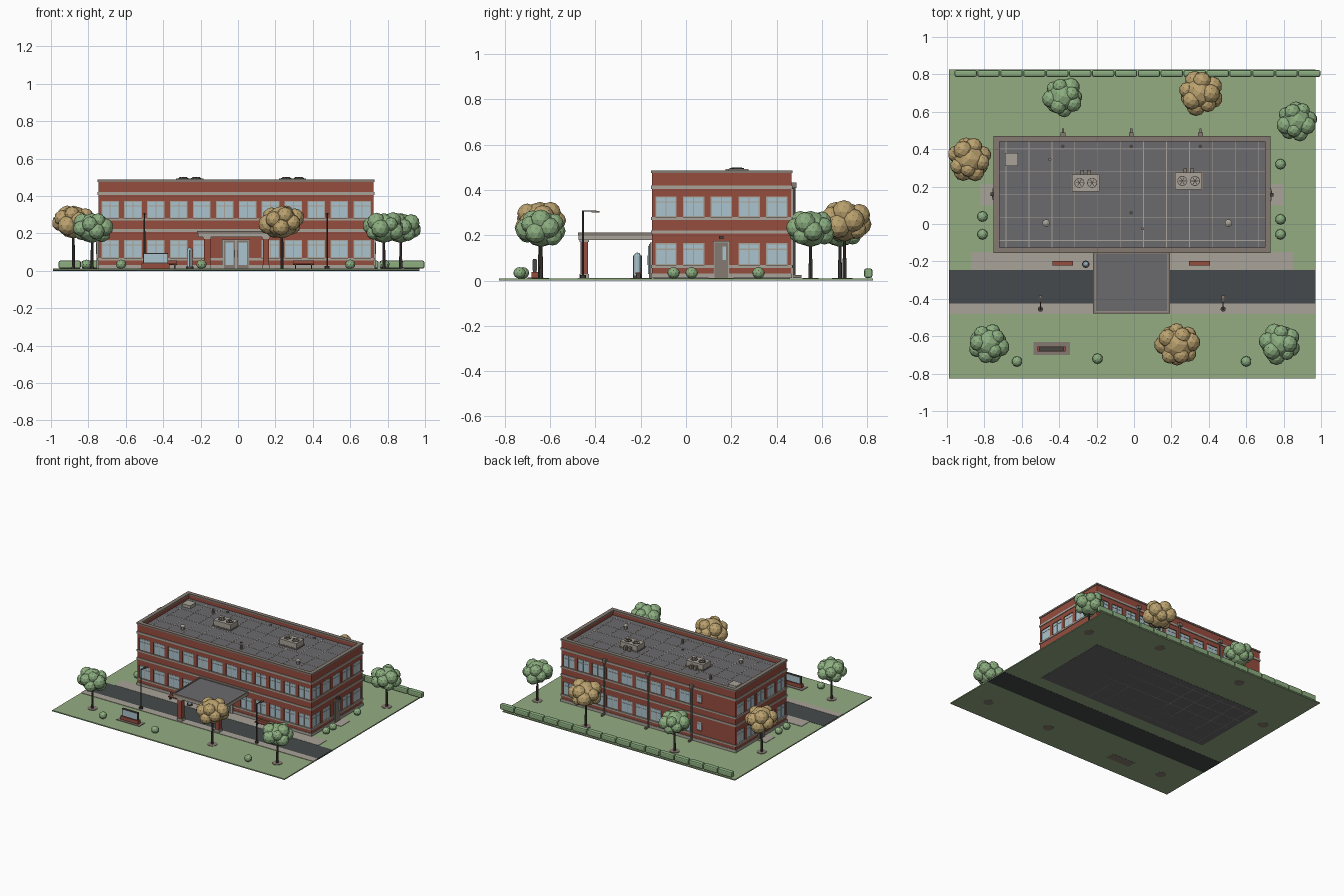
import bpy, bmesh, math, random
from mathutils import Matrix, Vector

random.seed(4)
cube = bpy.data.objects.get("Cube")
if cube:
    bpy.data.objects.remove(cube, do_unlink=True)


def material(name, hexcode):
    values = [int(hexcode[i:i + 2], 16) / 255 for i in (0, 2, 4)]
    rgba = [((v + .055) / 1.055) ** 2.4 for v in values] + [1]
    mat = bpy.data.materials.new(name)
    mat.use_nodes = True
    mat.diffuse_color = rgba
    mat.node_tree.nodes["Principled BSDF"].inputs["Base Color"].default_value = rgba
    return mat


brick = material("brick red", "964D3E")
stone = material("pale stone", "A9A399")
glass = material("window glass", "AAC4CD")
roofing = material("roof grey", "6B6A6D")
asphalt = material("asphalt", "454A4C")
grass = material("grass green", "94AC82")
leaf = material("leaf green", "8CAE80")
autumn = material("autumn tan", "BBA26F")
metal = material("dark metal", "4C4641")
taupe = material("taupe", "857A71")

parts = {}


def part(name, mat):
    """Mesh under construction for one named part."""
    return parts.setdefault(name, (bmesh.new(), mat))[0]


def box(name, mat, x, y, z, frame=Matrix()):
    """Box from (low, high) ranges along each axis."""
    centre = Vector([sum(r) / 2 for r in (x, y, z)])
    size = Matrix.Diagonal([r[1] - r[0] for r in (x, y, z)] + [1])
    bmesh.ops.create_cube(part(name, mat), size=1, matrix=frame @ Matrix.Translation(centre) @ size)


def block(name, mat, x, y, z, w, d, h):
    """Box standing on z, centred on x and y."""
    box(name, mat, (x - w / 2, x + w / 2), (y - d / 2, y + d / 2), (z, z + h))


def rod(name, mat, x, y, z, h, r, top=None, sides=10):
    bmesh.ops.create_cone(part(name, mat), cap_ends=True, segments=sides, radius1=r,
                          radius2=r if top is None else top, depth=h,
                          matrix=Matrix.Translation((x, y, z + h / 2)))


def ball(name, mat, centre, r, squash=1):
    bmesh.ops.create_icosphere(part(name, mat), subdivisions=2, radius=r,
                               matrix=Matrix.Translation(centre) @ Matrix.Diagonal((1, 1, squash, 1)))


X0, X1, Y0, Y1 = -.745, .725, -.15, .465
GX0, GX1, GY = -.99, .97, .825
BAYS_X, BAYS_Y = 12, 5
BAY = (X1 - X0) / BAYS_X
ROOF, PARAPET = .445, .475

# Grounds, road and paving
box("lawn", grass, (GX0, GX1), (-GY, GY), (.001, .009))
box("road", asphalt, (GX0, GX1), (-.425, -.245), (0, .0105))
box("pavement", stone, (GX0, GX1), (-.48, -.425), (.004, .012))
box("forecourt", stone, (-.87, .85), (-.245, Y0), (.004, .012))
for x in ((-.82, X0), (X1, .8)):
    box("side_path", stone, x, (.1, .21), (.004, .012))


# Building body, stacked as full-width layers
def layer(name, mat, low, high, out=0):
    box(name, mat, (X0 - out, X1 + out), (Y0 - out, Y1 + out), (low, high))


RECESS = .012
FLOORS = ((.068, .165), (.28, .372))
layer("floor_slab", roofing, 0, .011, -.006)
layer("inner_wall", brick, .011, ROOF, -RECESS)
layer("plinth", stone, .011, .032, .004)
for low, high in ((.032, .068), (.165, .28), (.372, ROOF)):
    layer("brick_wall", brick, low, high)
for low, high in ((.056, .068), (.208, .222), (.268, .28), (.405, .42)):
    layer("stone_band", stone, low, high, .005)
layer("roof_deck", roofing, ROOF, ROOF + .002, -.01)


# Roof edge: parapet walls with coping
def rim(name, mat, x, y, z, width):
    for i in (0, 1):
        inner = (width, -width)[i]
        box(name, mat, sorted((x[i], x[i] + inner)), y, z)
        box(name, mat, x, sorted((y[i], y[i] + inner)), z)


rim("parapet", brick, (X0, X1), (Y0, Y1), (ROOF, PARAPET), .02)
rim("coping", taupe, (X0 - .005, X1 + .005), (Y0 - .005, Y1 + .005), (PARAPET, .487), .03)

# Roof seams and matching floor joints
for level in (ROOF + .002, 0):
    for i in range(BAYS_X):
        block("seam", stone, X0 + (i + .5) * BAY, (Y0 + Y1) / 2, level, .004, Y1 - Y0 - .05, .0012)
    for i in range(BAYS_Y):
        block("seam", stone, (X0 + X1) / 2, Y0 + (i + .5) * BAY, level, X1 - X0 - .05, .004, .0012)


# Window bays
def window(frame, mid, width, low, high):
    left, right = mid - width / 2, mid + width / 2
    box("window_frame", stone, (left, right), (.005, RECESS + .001), (low, high), frame)
    bar = .005
    split = low + (high - low) * .7
    for a, b in ((left + bar, mid - bar / 2), (mid + bar / 2, right - bar)):
        for c, d in ((low + bar, split), (split + bar, high - bar)):
            box("window_glass", glass, (a, b), (.003, .006), (c, d), frame)


def facade(origin, angle, kinds):
    """One side of the building; local x runs along it and local y inward."""
    frame = Matrix.Translation(origin) @ Matrix.Rotation(math.radians(angle), 4, 'Z')
    for (low, high), row in zip(FLOORS, kinds):
        for i, kind in enumerate(row):
            start, end = i * BAY, (i + 1) * BAY
            mid = (start + end) / 2
            half = {"W": .047, "S": .022}.get(kind, 0)
            for side in ((start, mid - half), (mid + half, end)):
                box("brick_pier", brick, side, (0, RECESS + .001), (low, high), frame)
            if half:
                window(frame, mid, half * 2, low if kind == "W" else low + .03, high)
                if kind == "S":
                    box("brick_pier", brick, (mid - half, mid + half), (0, RECESS), (low, low + .03), frame)
            if kind == "D":
                box("door_surround", stone, (mid - .037, mid + .037), (-.007, 0), (.011, .175), frame)
                box("side_door", taupe, (mid - .03, mid + .03), (-.011, 0), (.011, .168), frame)
                box("door_glass", glass, (mid + .005, mid + .02), (-.013, 0), (.09, .15), frame)
                box("door_lamp", metal, (mid - .01, mid + .01), (-.022, 0), (.183, .197), frame)


side_kinds = ("WWDWW", "WWWWW")
facade((X0, Y0, 0), 0, ("WWWWWBBWWWWW", "W" * BAYS_X))
facade((X1, Y0, 0), 90, side_kinds)
facade((X1, Y1, 0), 180, ("WWWWWWWWWSBB",) * 2)
facade((X0, Y1, 0), 270, side_kinds)

# Main entrance with double doors
MID = (X0 + X1) / 2
block("entrance_frame", stone, MID, Y0 - .004, .011, .15, .012, .157)
for s in (-1, 1):
    block("entrance_door", taupe, MID + s * .035, Y0 - .008, .012, .06, .012, .15)
    block("entrance_glass", glass, MID + s * .035, Y0 - .011, .03, .044, .012, .122)
    block("door_handle", metal, MID + s * .008, Y0 - .018, .07, .004, .006, .04)

# Entrance canopy on brick columns
box("canopy", stone, (-.215, .19), (-.475, Y0), (.18, .206))
box("canopy_roof", roofing, (-.205, .18), (-.465, Y0), (.2, .209))
rim("canopy_edge", taupe, (-.218, .193), (-.478, Y0), (.2, .213), .01)
for x in (-.165, .15):
    block("canopy_column", brick, x, -.45, .01, .034, .034, .17)
    block("column_base", stone, x, -.45, .01, .042, .042, .02)
    block("column_cap", stone, x, -.45, .17, .042, .042, .011)

# Roof equipment
for x, y in ((-.258, .22), (.292, .23)):
    block("air_unit", stone, x, y, ROOF, .145, .09, .048)
    block("air_unit_skirt", taupe, x, y, ROOF, .152, .097, .01)
    for s in (-1, 1):
        rod("fan_ring", metal, x + s * .034, y, .49, .007, .027, sides=16)
        rod("fan_disc", stone, x + s * .034, y, .49, .008, .023, sides=16)
        for turn in (0, 60, 120):
            spin = Matrix.Translation((x + s * .034, y, .498)) @ Matrix.Rotation(math.radians(turn), 4, 'Z')
            box("fan_blade", metal, (-.02, .02), (-.002, .002), (0, .002), spin)
        block("air_duct", taupe, x + s * .018, y + .055, ROOF, .02, .026, .03)
block("roof_hatch", stone, -.655, .345, ROOF, .07, .07, .025)
for x, y in ((-.47, .005), (.505, .005)):
    rod("roof_vent", stone, x, y, ROOF, .03, .014)
    rod("roof_vent_cap", stone, x, y, .475, .008, .02, .006)
for x, y in ((.045, -.025), (-.45, .345)):
    rod("vent_pipe", taupe, x, y, ROOF, .035, .008)

# Rear downpipes and roof drains
for x in (-.38, -.015, .355):
    rod("roof_drain", metal, x, .415, ROOF, .006, .01)
    rod("downpipe", taupe, x, Y1 + .012, .02, .4, .006)
    block("rain_head", taupe, x, Y1 + .012, .41, .026, .022, .024)
    block("downpipe_shoe", taupe, x, Y1 + .026, .012, .012, .04, .012)
rod("roof_drain", metal, -.015, .06, ROOF, .006, .01)

# Street lamps
for x in (-.5, .477):
    rod("lamp_base", metal, x, -.455, .01, .015, .014)
    rod("lamp_pole", metal, x, -.455, .01, .3, .005, .004)
    block("lamp_arm", metal, x, -.425, .305, .005, .06, .005)
    block("lamp_head", taupe, x, -.4, .3, .018, .035, .008)

# Benches
for x in (-.38, .35):
    block("bench_seat", brick, x, -.21, .03, .11, .024, .005)
    block("bench_back", brick, x, -.199, .038, .11, .004, .018)
    for s in (-1, 1):
        block("bench_leg", metal, x + s * .042, -.21, .011, .006, .02, .02)

# Glazed pillar by the entrance
rod("pillar_foot", metal, -.258, -.215, .011, .012, .02)
rod("glazed_pillar", glass, -.258, -.215, .02, .09, .016, sides=12)
ball("pillar_dome", glass, (-.258, -.215, .108), .016)
for y in (-.233, -.197):
    block("pillar_rail", metal, -.258, y, .011, .006, .004, .1)

# Sign in its planting bed
block("sign_bed", taupe, -.44, -.665, 0, .195, .07, .013)
block("sign_base", brick, -.44, -.668, .011, .15, .028, .028)
block("sign_frame", metal, -.44, -.668, .039, .134, .016, .056)
block("sign_panel", glass, -.44, -.668, .044, .124, .02, .046)

# Trees: a core with smaller clumps around it
TREES = ((-.38, .68, 0), (.355, .7, 1), (.87, .55, 0), (-.88, .345, 1),
         (-.78, -.64, 0), (.235, -.645, 1), (.78, -.64, 0))
for x, y, tan in TREES:
    mat, name = (autumn, "tan_crown") if tan else (leaf, "green_crown")
    height, core = (.26, .088) if tan else (.228, .08)
    rod("tree_bed", taupe, x, y, 0, .012, .036, sides=12)
    rod("trunk", metal, x, y, .01, height - .05, .009, .006, 8)
    ball(name, mat, (x, y, height), core)
    turn = random.random() * math.tau
    for i in range(11):
        a = turn + i * math.tau * .382
        tilt = -.6 + 1.4 * i / 10
        d = core * .85
        spot = Vector((math.cos(a) * math.cos(tilt), math.sin(a) * math.cos(tilt), math.sin(tilt) * .8))
        ball(name, mat, Vector((x, y, height)) + spot * d, core * random.uniform(.46, .62))

# Shrubs and hedge
for x, y in ((-.81, .04), (-.81, -.055), (.783, .32), (.783, .025), (.783, -.055),
             (-.625, -.735), (-.195, -.72), (.6, -.735)):
    ball("shrub", leaf, (x, y, .034), .028, .92)
for i in range(16):
    block("hedge", leaf, -.9 + i * BAY, .805, .012, .119, .036, .042)

# Turn every part into an object
for name, (bm, mat) in parts.items():
    if name == "hedge":
        bmesh.ops.bevel(bm, geom=bm.edges[:], offset=.009, segments=2, affect='EDGES', profile=.5)
    mesh = bpy.data.meshes.new(name)
    bm.to_mesh(mesh)
    bm.free()
    mesh.materials.append(mat)
    bpy.context.scene.collection.objects.link(bpy.data.objects.new(name, mesh))
